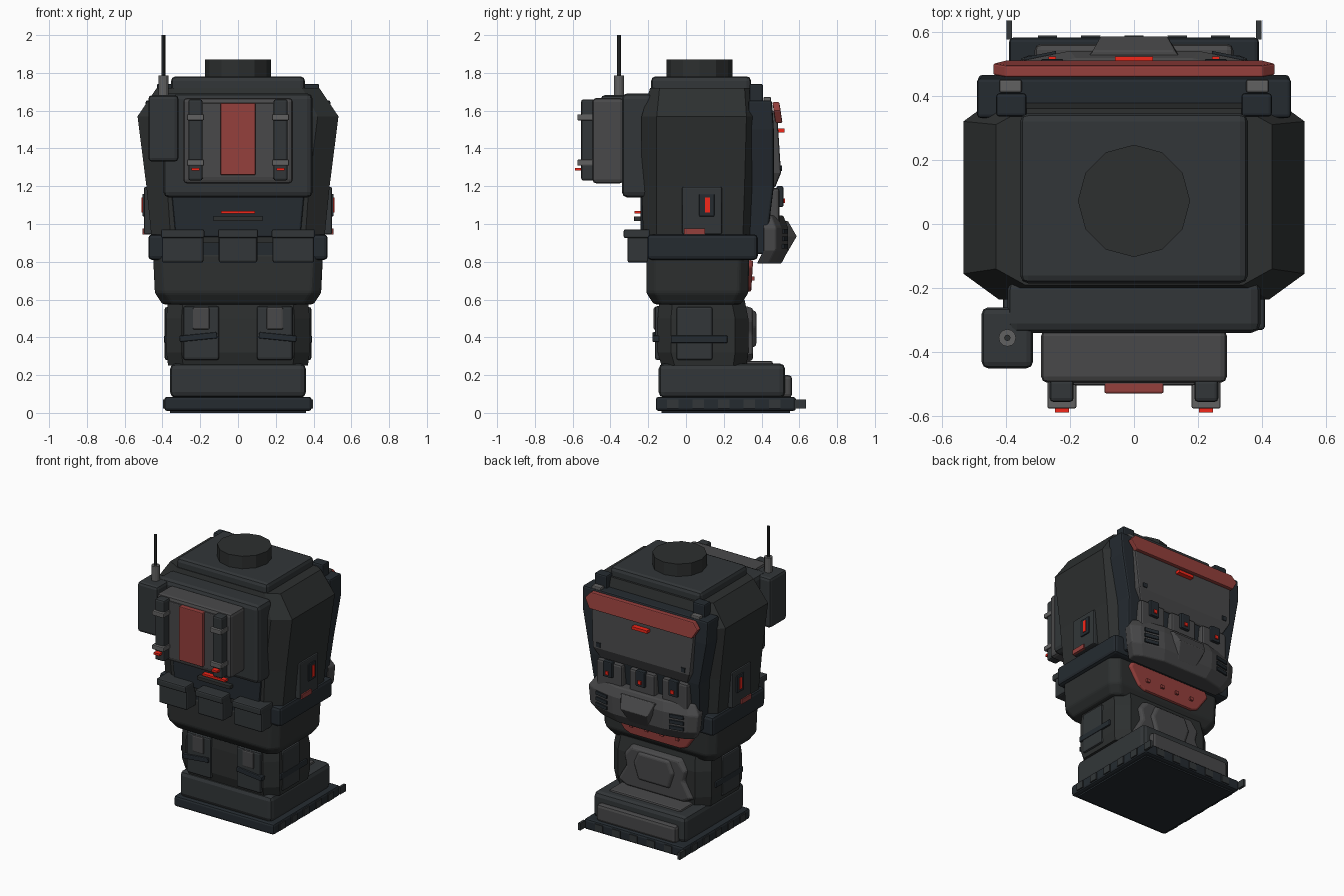
import bpy, bmesh
from mathutils import Matrix, Vector

if "Cube" in bpy.data.objects:
    bpy.data.objects.remove(bpy.data.objects["Cube"])


def mat(name, r, g, b):
    m = bpy.data.materials.new(name)
    m.diffuse_color = (r, g, b, 1)
    m.use_nodes = True
    m.node_tree.nodes["Principled BSDF"].inputs["Base Color"].default_value = m.diffuse_color
    return m


DARK = mat("dark_plate", 0.032, 0.037, 0.04)
BODY = mat("body_shell", 0.026, 0.029, 0.029)
NAVY = mat("navy_trim", 0.018, 0.024, 0.03)
GREY = mat("grey_plate", 0.066, 0.066, 0.068)
STEEL = mat("steel", 0.12, 0.12, 0.12)
RED = mat("red_paint", 0.30, 0.05, 0.045)
GLOW = mat("red_light", 0.9, 0.02, 0.01)


def finish(name, bm, m, bevel=0.0, seg=2):
    bmesh.ops.recalc_face_normals(bm, faces=bm.faces[:])
    me = bpy.data.meshes.new(name)
    bm.to_mesh(me)
    bm.free()
    ob = bpy.data.objects.new(name, me)
    bpy.context.collection.objects.link(ob)
    me.materials.append(m)
    if bevel:
        b = ob.modifiers.new("bevel", 'BEVEL')
        b.width, b.segments, b.limit_method = bevel, seg, 'ANGLE'
    return ob


def box(name, x0, x1, y0, y1, z0, z1, m=DARK, bevel=0.0, rot=None):
    bm = bmesh.new()
    bmesh.ops.create_cube(bm, size=1)
    M = Matrix.Translation(((x0 + x1) / 2, (y0 + y1) / 2, (z0 + z1) / 2))
    if rot:
        M = M @ Matrix.Rotation(rot[1], 4, rot[0])
    M = M @ Matrix.Diagonal((x1 - x0, y1 - y0, z1 - z0, 1))
    bmesh.ops.transform(bm, matrix=M, verts=bm.verts[:])
    return finish(name, bm, m, bevel)


def pair(name, x0, x1, *args, **kw):
    # mirrored left and right copies
    box("right_" + name, x0, x1, *args, **kw)
    if kw.get("rot"):
        kw["rot"] = (kw["rot"][0], -kw["rot"][1])
    box("left_" + name, -x1, -x0, *args, **kw)


def skin(name, rings, m, bevel=0.0):
    # join a stack of equal-count rings and cap both ends
    bm = bmesh.new()
    vs = [[bm.verts.new(p) for p in r] for r in rings]
    n = len(rings[0])
    for a, b in zip(vs, vs[1:]):
        for i in range(n):
            bm.faces.new((a[i], a[(i + 1) % n], b[(i + 1) % n], b[i]))
    bm.faces.new(vs[0])
    bm.faces.new(vs[-1])
    return finish(name, bm, m, bevel)


def oct_ring(z, x, y0, y1, cx, cy):
    # rectangle with cut corners
    h = [(x - cx, y0), (x, y0 + cy), (x, y1 - cy), (x - cx, y1)]
    return [(a, b, z) for a, b in h + [(-a, b) for a, b in reversed(h)]]


def plate(name, half, y0, y1, m, bevel=0.0, shrink=1.0, lean=0.0):
    # symmetric plate from right-half (x, z) outline, extruded along y
    pts = half + [(-x, z) for x, z in reversed(half)]
    zc = sum(z for _, z in pts) / len(pts)
    a = [(x, y0 + lean * (zc - z), z) for x, z in pts]
    b = [(x * shrink, y1 + lean * (zc - z), zc + (z - zc) * shrink) for x, z in pts]
    return skin(name, [a, b], m, bevel)


def cyl(name, x, y, z0, z1, r, n, m):
    bm = bmesh.new()
    bmesh.ops.create_cone(bm, cap_ends=True, segments=n, radius1=r, radius2=r, depth=z1 - z0,
                          matrix=Matrix.Translation((x, y, (z0 + z1) / 2)))
    return finish(name, bm, m)


# foot with sole lugs
box("sole", -.39, .39, -.16, .582, .01, .085, NAVY, .015)
box("sole_pad", -.36, .36, -.13, .55, 0, .02, NAVY)
box("foot", -.36, .36, -.145, .525, .08, .262, DARK, .03)
box("toe_cap", -.31, .31, .50, .562, .08, .2, GREY, .02)
box("foot_bridge", -.28, .28, .30, .46, .25, .275, GREY, .012)
for i in range(6):
    y = -.10 + i * .135
    pair("sole_lug", .38, .397, y, y + .06, .022, .072, DARK)
for i in range(5):
    x = -.3 + i * .135
    box("toe_lug", x, x + .06, .575, .588, .022, .072, DARK)

# leg, armour panels and straps
skin("leg", [oct_ring(z, x, y0, y1, .08, .07) for z, x, y0, y1 in
             [(.25, .37, -.13, .32), (.32, .38, -.15, .33), (.5, .38, -.15, .33), (.6, .37, -.14, .31)]], BODY)
pair("shin_panel", .1, .29, -.165, -.12, .28, .565, DARK, .012)
pair("shin_inlay", .15, .24, -.172, -.14, .44, .56, GREY, .01)
pair("leg_strap", .11, .31, -.178, -.14, .385, .418, NAVY, .006, rot=('Y', .1))
pair("side_strap", .365, .392, -.08, .22, .37, .41, NAVY, .006)
pair("side_panel", .36, .388, -.05, .14, .28, .56, DARK, .01)
plate("knee_guard", [(.2, .57), (.26, .5), (.24, .42), (.31, .3), (.24, .265)], .30, .355, GREY, .012, .9)
plate("knee_pad", [(.13, .55), (.17, .46), (.13, .34)], .34, .372, GREY, .01, .85)

# pelvis and belt
skin("pelvis", [oct_ring(.575, .40, -.17, .29, .05, .04), oct_ring(.635, .44, -.21, .33, .05, .05),
                oct_ring(.84, .45, -.21, .335, .05, .05)], BODY, .012)
box("belt", -.475, .475, -.205, .38, .81, .945, NAVY, .02)
for i, x in enumerate((-.293, 0, .293)):
    w = .115 if x else .107
    box("belt_pouch", x - w + .005, x + w - .005, -.31, -.19, .795, .95, DARK, .012)
    box("belt_pouch_flap", x - w, x + w, -.33, -.19, .925, .972, DARK, .01)
plate("tail_guard", [(.31, .81), (.33, .775), (.25, .66), (.2, .64)], .325, .35, RED, .008, .96, -.06)
for x in (-.18, -.06, .06, .18):
    box("tail_guard_bolt", x - .012, x + .012, .34, .362, .70, .722, RED)

# torso shell, collar deck and neck
skin("torso", [oct_ring(.90, .455, -.225, .37, .1, .07), oct_ring(1.2, .485, -.235, .39, .11, .08),
               oct_ring(1.57, .532, -.235, .40, .11, .08), oct_ring(1.72, .43, -.19, .36, .09, .05)], BODY)
box("collar_deck", -.355, .355, -.185, .345, 1.66, 1.782, DARK, .025)
cyl("neck", 0, .072, 1.76, 1.87, .175, 12, BODY)
plate("abdomen", [(.36, 1.25), (.33, .93)], -.20, -.242, NAVY, .01)
box("abdomen_slot", -.13, .13, -.275, -.235, 1.015, 1.04, BODY, .004)
box("abdomen_light", -.09, .09, -.272, -.235, 1.055, 1.07, GLOW)

# side service panels
pair("side_service_panel", .455, .497, -.02, .19, .945, 1.197, DARK, .008)
pair("side_socket", .48, .506, .07, .15, 1.04, 1.16, NAVY, .005)
pair("side_light", .49, .511, .1, .126, 1.06, 1.14, GLOW)
pair("side_red_tab", .48, .506, -.01, .1, .945, .977, RED)

# chest plate and front pack
box("chest_plate", -.395, .395, -.34, -.175, 1.14, 1.692, DARK, .03)
box("front_pack", -.29, .29, -.495, -.33, 1.215, 1.667, GREY, .02)
box("pack_panel", -.19, .19, -.503, -.48, 1.24, 1.64, GREY, .006)
box("red_stripe", -.092, .092, -.528, -.48, 1.26, 1.64, RED, .005)
pair("pack_rail", .188, .263, -.555, -.485, 1.23, 1.66, DARK, .012)
for z in (1.565, 1.325):
    pair("rail_clip", .18, .27, -.575, -.49, z - .016, z + .016, STEEL, .005)
pair("rail_light", .203, .247, -.588, -.55, 1.282, 1.297, GLOW)

# radio and aerial
box("radio_box", -.475, -.315, -.45, -.26, 1.33, 1.682, DARK, .02)
cyl("aerial_base", -.395, -.355, 1.67, 1.785, .027, 12, STEEL)
cyl("aerial", -.395, -.355, 1.78, 2.0, .01, 8, BODY)

# back shell
skin("back_shell", [[(s * x, y, z) for s, y in ((1, .33), (1, y1), (-1, y1), (-1, .33))]
                    for z, x, y1 in [(.84, .40, .42), (1.2, .43, .465), (1.5, .485, .465), (1.655, .49, .455)]],
     NAVY, .012)
pair("shoulder_strap", .335, .43, .335, .408, 1.62, 1.742, NAVY, .01)
pair("strap_buckle", .35, .42, .41, .45, 1.64, 1.672, STEEL, .006)
skin("back_panel", [[(s * x, y, z) for s, y in ((1, .43), (1, y1), (-1, y1), (-1, .43))]
                    for z, x, y1 in [(1.19, .34, .47), (1.27, .38, .503), (1.55, .40, .485), (1.6, .40, .47)]],
     GREY, .01)
plate("red_brow", [(.40, 1.645), (.44, 1.60), (.40, 1.535)], .465, .502, RED, .006, 1.0, .15)
box("back_light", -.06, .06, .48, .522, 1.485, 1.505, GLOW)
for x in (-.33, .33):
    box("panel_bolt", x - .015, x + .015, .48, .508, 1.28, 1.31, NAVY)

# back pouches with clasps
for x in (-.255, 0, .255):
    box("back_pouch", x - .1, x + .1, .42, .495, 1.0, 1.19, GREY, .015)
    box("pouch_clasp", x - .035, x + .035, .48, .515, 1.09, 1.2, NAVY, .006)
    box("clasp_light", x - .012, x + .012, .50, .523, 1.11, 1.135, GLOW)

# rear bumper, vents and centre block
bumper = [(-.43, .475), (-.37, .505), (-.2, .54), (.2, .54), (.37, .505), (.43, .475), (.42, .41), (-.42, .41)]
skin("rear_bumper", [[(x * k, y - d, z) for x, y in bumper] for z, k, d in
                     [(.79, .86, .035), (.86, .97, .0), (.98, 1.0, .0), (1.045, .9, .025)]], GREY, .008)
skin("bumper_core", [[(x, y, z) for x, y in ((-w, .50), (-w * .8, y1), (w * .8, y1), (w, .50))]
                     for z, w, y1 in [(.83, .09, .525), (.935, .13, .586), (1.015, .16, .54)]], GREY, .004)
for s in (-1, 1):
    for i in range(3):
        z = .87 + i * .04
        box("bumper_vent", s * .29 - .05, s * .29 + .05, .50, .53, z, z + .024, NAVY,
            rot=('Z', -s * .2))
